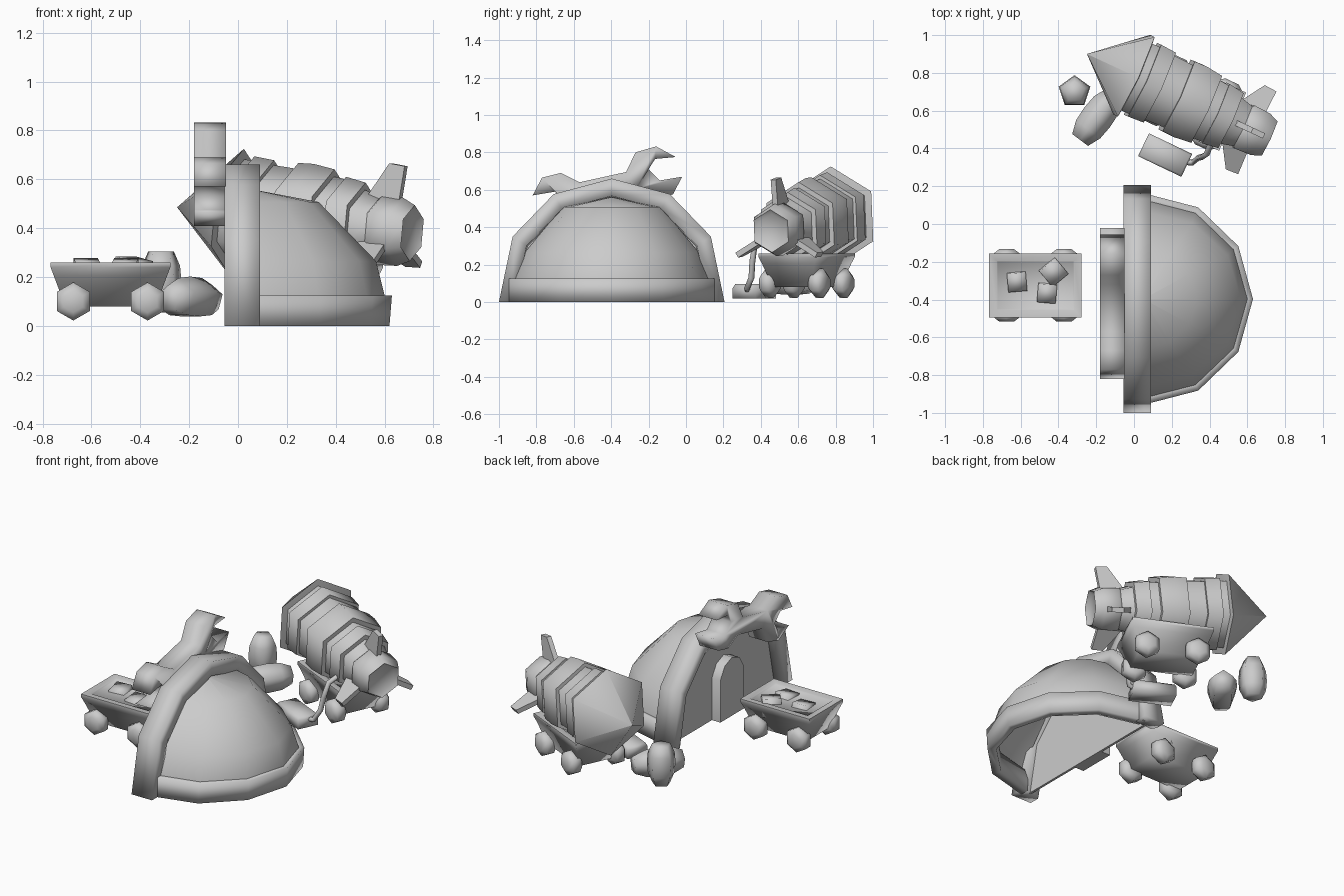
import bpy, bmesh
from math import pi, sin, cos, radians
from mathutils import Matrix, Vector

if "Cube" in bpy.data.objects:
    bpy.data.objects.remove(bpy.data.objects["Cube"])


def finish(name, bm, mat=None, smooth=61):
    """Turn a bmesh into an object, keeping edges above the angle sharp."""
    if mat:
        bm.transform(mat)
    bmesh.ops.recalc_face_normals(bm, faces=bm.faces)
    for f in bm.faces:
        f.smooth = True
    for e in bm.edges:
        e.smooth = e.calc_face_angle(0) < radians(smooth)
    me = bpy.data.meshes.new(name)
    bm.to_mesh(me)
    bm.free()
    ob = bpy.data.objects.new(name, me)
    bpy.context.collection.objects.link(ob)
    return ob


def loft(name, rings, mat=None, smooth=61, cap=True, loop=True, closed=False):
    """Skin a list of equally long point rings."""
    bm = bmesh.new()
    vs = [[bm.verts.new(p) for p in r] for r in rings]
    n = len(rings[0])
    pairs = list(zip(vs, vs[1:])) + ([(vs[-1], vs[0])] if closed else [])
    for a, b in pairs:
        for i in range(n if loop else n - 1):
            j = (i + 1) % n
            bm.faces.new((a[i], a[j], b[j], b[i]))
    if cap:
        bm.faces.new(vs[0])
        bm.faces.new(vs[-1])
    bmesh.ops.remove_doubles(bm, verts=bm.verts, dist=1e-5)
    return finish(name, bm, mat, smooth)


def lathe(name, profile, n, mat, smooth=61):
    """Revolve (distance, radius) pairs about local z, first vertex on local y."""
    rings = [[(max(r, .001) * cos(pi / 2 + 2 * pi * k / n),
               max(r, .001) * sin(pi / 2 + 2 * pi * k / n), t) for k in range(n)]
             for t, r in profile]
    return loft(name, rings, mat, smooth)


def prism(name, pts, x0, x1, mat=None, smooth=50):
    """Extrude a (y, z) outline along x."""
    bm = bmesh.new()
    f = bm.faces.new([bm.verts.new((x0, y, z)) for y, z in pts])
    g = bmesh.ops.extrude_face_region(bm, geom=[f])['geom']
    bmesh.ops.translate(bm, vec=(x1 - x0, 0, 0),
                        verts=[v for v in g if isinstance(v, bmesh.types.BMVert)])
    if f.is_valid and not any(len(e.link_faces) > 1 for e in f.edges):
        bm.faces.new(list(f.verts))
    return finish(name, bm, mat, smooth)


def rect(hx, hy, z):
    return [(-hx, -hy, z), (hx, -hy, z), (hx, hy, z), (-hx, hy, z)]


def axes(x, y, z, origin):
    m = Matrix((x, y, z)).transposed().to_4x4()
    m.translation = origin
    return m


# ---- half-dome hut ----
CY = -.397
half = [(.603, 0), (.53, .35), (.31, .577)]
arch = half + [(0, .66)] + [(-y, z) for y, z in reversed(half)]
sections = [[(-.055, y, z), (.09, y, z), (.09, y * .86, z * .86),
             (-.035, y * .84, z * .84), (-.055, y * .89, z * .89)] for y, z in arch]
hut = Matrix.Translation((0, CY, 0))
loft("hut_arch", sections, hut, 95)
prism("hut_front_wall", [(y * .87, z * .87) for y, z in arch], .01, .025, hut)
prism("hut_door", [(-.12, 0), (.12, 0), (.12, .27), (.075, .345), (0, .375),
                   (-.075, .345), (-.12, .27)], -.05, .02, hut)


def semi(rx, ry, z, x0=.05):
    return [(x0 + rx * sin(pi * k / 6), -ry * cos(pi * k / 6), z) for k in range(7)]


loft("hut_dome", [semi(.56, .53, .0), semi(.55, .525, .125), semi(.515, .465, .265),
                  semi(.28, .265, .507), semi(.001, .001, .56)],
     hut, cap=False, loop=False)
loft("hut_base_band", [semi(.57, .56, 0), semi(.58, .56, .125), semi(.53, .5, .125),
                       semi(.52, .5, 0)], hut, 95, cap=False, loop=False, closed=True)

# ---- double-ended wrench leaning on the arch ----
jaw = [(-.32, .695), (-.27, .80), (-.16, .832), (-.055, .775), (-.165, .765), (-.20, .71),
       (-.14, .65), (-.02, .67), (-.07, .575), (-.17, .55), (-.27, .60)]
prism("wrench", jaw + [(-.84 - y, 1.24 - z) for y, z in jaw], -.18, -.05, smooth=95)


# ---- mine carts ----
def cart(name, mat):
    rings = [rect(.185, .115, .08), rect(.232, .155, .205), rect(.245, .17, .24),
             rect(.245, .17, .26), rect(.205, .13, .258), rect(.2, .125, .25)]
    loft(name + "_tub", rings, mat, 85)
    for sx in (-1, 1):
        for sy in (-1, 1):
            m = mat @ axes((1, 0, 0), (0, 0, 1), (0, sy, 0),
                           (sx * .152, sy * .1, .1))
            lathe(name + "_wheel", [(0, .05), (.025, .078), (.07, .078), (.092, .045)], 6, m)


cart("front_cart", Matrix.Translation((-.522, -.325, 0)))
for x, y, a, s in ((-.62, -.3, 5, .1), (-.43, -.25, 40, .11), (-.46, -.36, -5, .1)):
    bm = bmesh.new()
    bmesh.ops.create_cube(bm, size=s)
    finish("ore_lump", bm, Matrix.Translation((x, y, .22)) @ Matrix.Rotation(radians(a), 4, 'Z')
           @ Matrix.Rotation(.18, 4, 'X'), 95)
cart("rocket_cart", Matrix.Translation((.30, .645, 0)) @ Matrix.Rotation(radians(-25), 4, 'Z'))

# ---- rocket lying on the second cart ----
d = Vector((.907, -.42, -.1)).normalized()
side = d.cross(Vector((0, 0, 1))).normalized()
up = side.cross(d)
rocket = axes(side, up, d, (0, .785, .458))
lathe("rocket_nose", [(-.275, 0), (0, .268), (.01, .2)], 6, rocket)
lathe("rocket_body", [(0, .225), (.05, .225), (.05, .242), (.14, .235), (.14, .215),
                      (.25, .21), (.25, .235), (.32, .238), (.415, .225), (.415, .195),
                      (.47, .19), (.47, .2), (.56, .185), (.56, .155), (.65, .13)],
      6, rocket)
lathe("rocket_nozzle", [(.61, .115), (.645, .145), (.735, .14), (.79, .115), (.77, .09)],
      6, rocket)
for k in range(3):
    m = rocket @ Matrix.Rotation(k * 2 * pi / 3, 4, 'Z')
    prism("rocket_fin", [(.1, .56), (.275, .665), (.27, .735), (.08, .72)], -.015, .015, m)

# ---- fuel barrels ----
lathe("standing_barrel", [(-.125, .055), (-.065, .082), (0, .088), (.065, .082), (.125, .055)],
      5, Matrix.Translation((-.315, .70, .18)), 75)
lathe("lying_barrel", [(-.15, .055), (-.08, .084), (0, .09), (.08, .084), (.15, .055)], 5,
      axes((.8, -.6, 0), (0, 0, 1), (.6, .8, 0), (-.195, .565, .112)), 75)

# ---- fuel pump box and hose ----
loft("pump_box", [rect(.127, .067, .02), rect(.127, .067, .075), rect(.118, .057, .095)],
     Matrix.Translation((.165, .365, 0)) @ Matrix.Rotation(radians(-25.5), 4, 'Z'), 95)
cu = bpy.data.curves.new("fuel_hose", 'CURVE')
cu.dimensions, cu.bevel_depth, cu.bevel_resolution = '3D', .016, 1
cu.use_fill_caps = True
sp = cu.splines.new('POLY')
path = [(.24, .33, .06), (.31, .325, .07), (.34, .35, .13), (.36, .355, .22),
        (.385, .37, .31), (.42, .46, .35)]
sp.points.add(len(path) - 1)
for p, c in zip(sp.points, path):
    p.co = (*c, 1)
bpy.context.collection.objects.link(bpy.data.objects.new("fuel_hose", cu))
